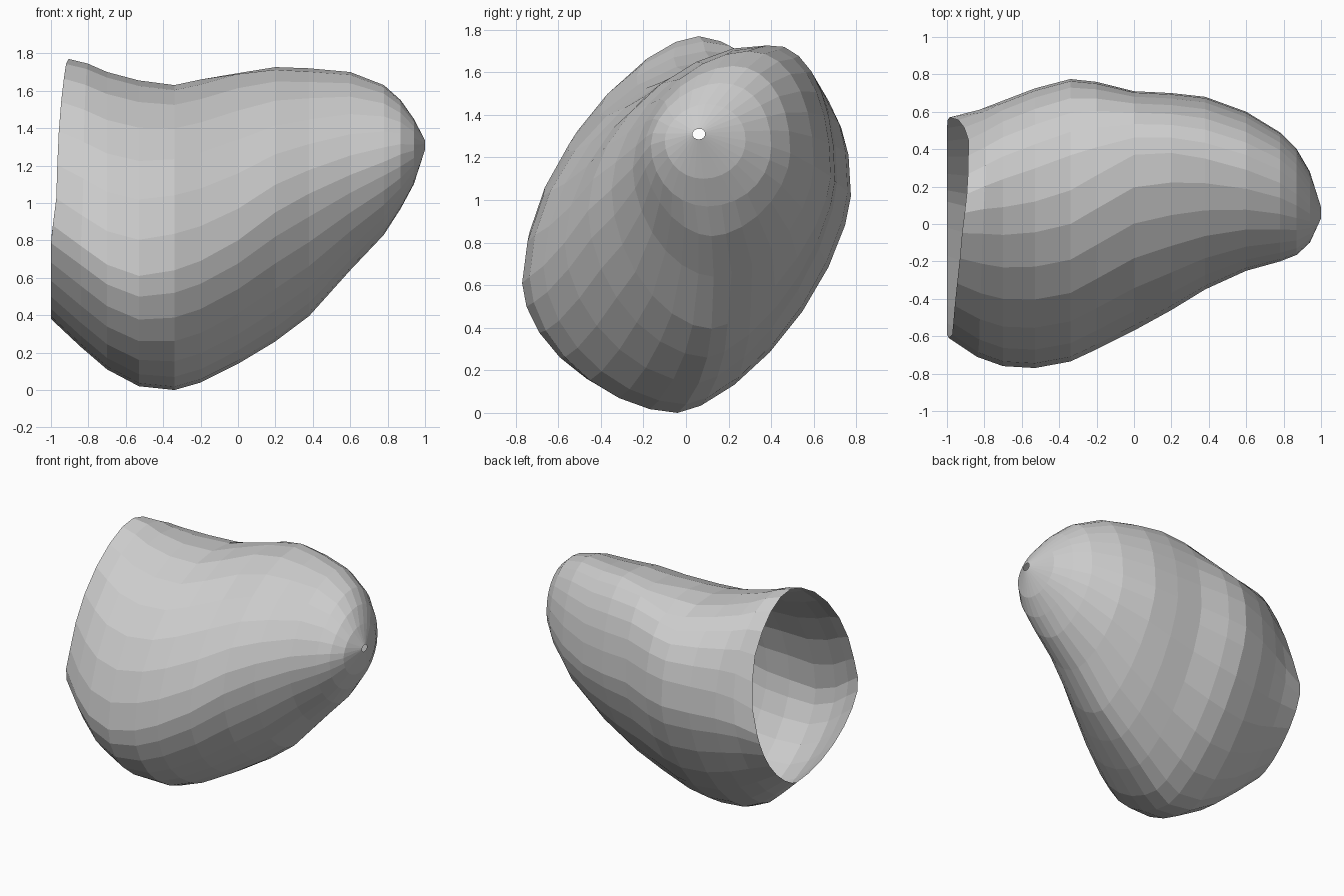
import bpy, bmesh
from math import sin, cos, pi, exp

if "Cube" in bpy.data.objects:
    bpy.data.objects.remove(bpy.data.objects["Cube"])

# Stations along x; each row gives the four extreme points of the cross-section:
# x, front(y, z), back(y, z), top(y, z), bottom(y, z)
STATIONS = [
    (-1.00, -.61, .88, .57, .90, .06, 1.77, .12, .38),
    (-.84, -.71, .77, .61, .95, .08, 1.745, .08, .23),
    (-.70, -.76, .67, .66, .98, .09, 1.70, .02, .11),
    (-.53, -.77, .61, .725, 1.0, .12, 1.655, -.03, .02),
    (-.34, -.735, .64, .775, 1.02, .18, 1.63, -.04, 0),
    (-.20, -.67, .69, .76, 1.04, .26, 1.66, 0, .04),
    (0.00, -.57, .80, .71, 1.08, .37, 1.715, .06, .14),
    (.20, -.46, .95, .70, 1.09, .38, 1.735, .10, .26),
    (.38, -.35, 1.05, .68, 1.11, .35, 1.72, .12, .395),
    (.60, -.25, 1.15, .60, 1.16, .29, 1.70, .13, .64),
    (.78, -.20, 1.22, .49, 1.22, .22, 1.63, .12, .83),
    (.87, -.165, 1.26, .40, 1.25, .16, 1.55, .10, .97),
    (.94, -.10, 1.28, .28, 1.28, .09, 1.45, .08, 1.10),
    (1.00, .03, 1.31, .09, 1.31, .06, 1.335, .06, 1.285),
]
# fullness of the upper back and upper front quarters at the first stations
BACK_FULL = [1.85, 2.05, 2.25, 2.45, 2.6, 2.5, 2.3]
FRONT_FULL = [1.65, 1.68, 1.72, 1.78, 1.85, 1.82, 1.78]
STEPS = 7  # faces per quarter of the section


def quarter(a, b, power):
    """Superelliptic arc from side point a to top/bottom point b (end excluded)."""
    pts = []
    for i in range(STEPS):
        t = i / STEPS * pi / 2
        c, s = cos(t) ** (2 / power), sin(t) ** (2 / power)
        pts.append((b[0] + (a[0] - b[0]) * c, a[1] + (b[1] - a[1]) * s))
    return pts


def reverse_quarter(b, a, power):
    """Same arc, running from top/bottom point b to side point a."""
    return [b] + quarter(a, b, power)[:0:-1]


def section(k, row):
    x, yl, zl, yr, zr, yt, zt, yb, zb = row
    front, back, top, bottom = (yl, zl), (yr, zr), (yt, zt), (yb, zb)
    back_full = BACK_FULL[k] if k < len(BACK_FULL) else 2.2
    front_full = FRONT_FULL[k] if k < len(FRONT_FULL) else 1.8
    low_back = 1.5 if x < .5 else 1.75 if x < .8 else 2
    low_front = 1.8 if x < .8 else 2
    loop = (quarter(back, top, back_full) + reverse_quarter(top, front, front_full)
            + quarter(front, bottom, low_front) + reverse_quarter(bottom, back, low_back))
    slant = (1, .4)[k] if k < 2 else 0
    verts = []
    for y, z in loop:
        # slanted rim of the mouth, cut back furthest at the upper back corner
        h = max(0, (z - .8) / .97)
        corner = max(0, y) / .42 * min(1, max(0, z - .9) / .5)
        px = x + slant * (.03 * min(1, 4 * h) + .055 * h ** 3 + .065 * corner)
        # narrow diagonal crease across the top
        if z > 1.2:
            line = .42 - .42 * x
            z -= .035 * exp(-((y - line) / .07) ** 2 - ((x + .08) / .28) ** 4)
        verts.append((px, y, z))
    return verts


# Thin open shell, lofted through the sections
bm = bmesh.new()
rings = [[bm.verts.new(p) for p in section(k, row)] for k, row in enumerate(STATIONS)]
for r0, r1 in zip(rings, rings[1:]):
    n = len(r0)
    for i in range(n):
        j = (i + 1) % n
        bm.faces.new((r0[i], r0[j], r1[j], r1[i]))
bmesh.ops.recalc_face_normals(bm, faces=bm.faces)
mesh = bpy.data.meshes.new("hollow_shell")
bm.to_mesh(mesh)
bm.free()
bpy.context.collection.objects.link(bpy.data.objects.new("hollow_shell", mesh))
